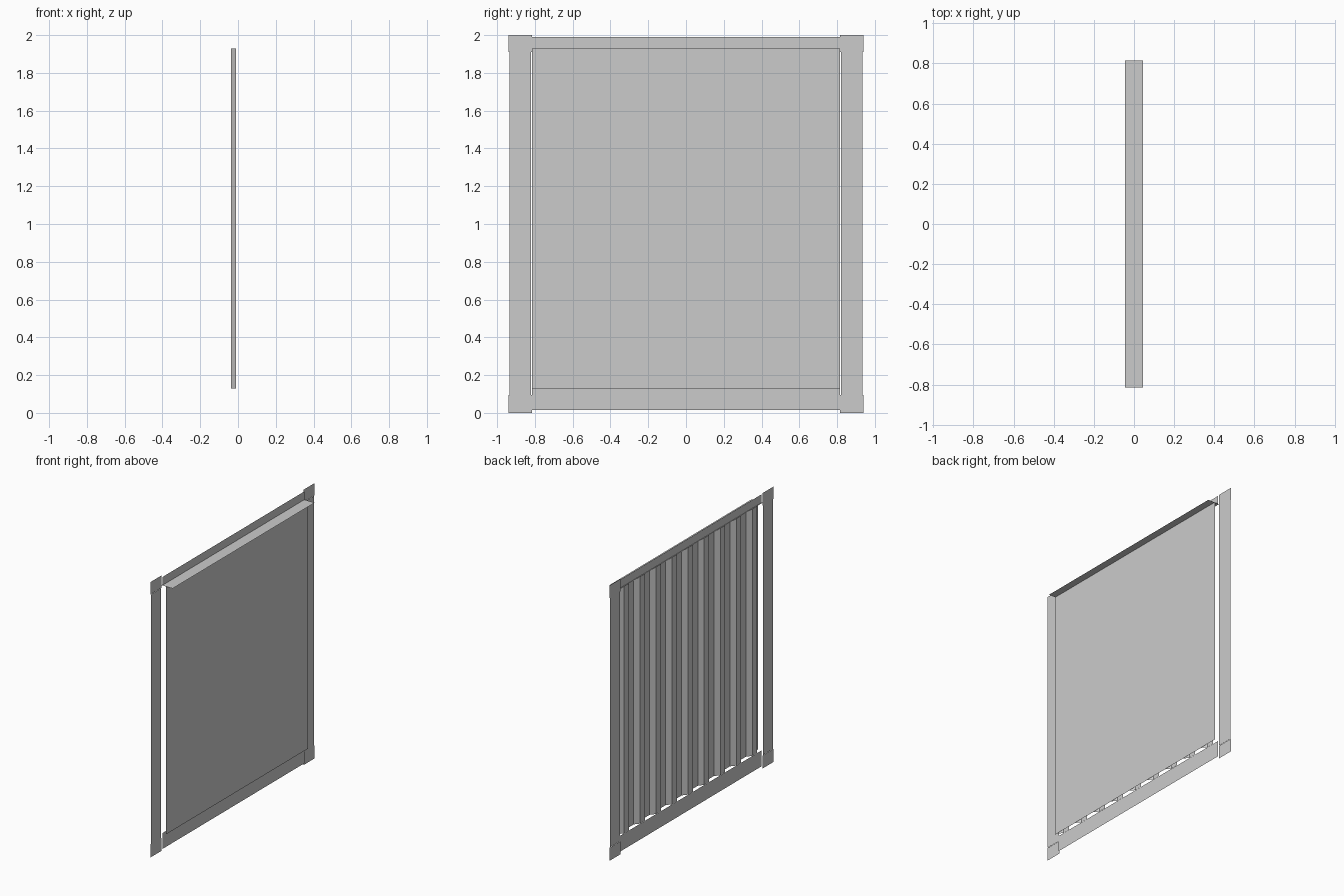
import bpy

if "Cube" in bpy.data.objects:
    bpy.data.objects.remove(bpy.data.objects["Cube"])

grey = bpy.data.materials.new("light_grey")
grey.diffuse_color = (0.6, 0.6, 0.6, 1)
grey.use_nodes = True
grey.node_tree.nodes["Principled BSDF"].inputs["Base Color"].default_value = grey.diffuse_color


def sheet(name, verts, faces):
    """Thin single-sided sheet part."""
    me = bpy.data.meshes.new(name)
    me.from_pydata(verts, [], faces)
    me.materials.append(grey)
    ob = bpy.data.objects.new(name, me)
    bpy.context.collection.objects.link(ob)
    return ob


def plate(name, x, y0, y1, z0, z1):
    """Upright rectangle facing the x axis."""
    return sheet(name, [(x, y0, z0), (x, y1, z0), (x, y1, z1), (x, y0, z1)],
                 [(0, 1, 2, 3)])


W = 0.815           # half width of the infill
Z0, Z1 = 0.13, 1.93  # infill height

# flat front panel and the horizontal ledge over it
plate("front_panel", -0.008, -W, W, Z0, Z1)
sheet("top_ledge", [(-0.045, -W, Z1), (0.045, -W, Z1), (0.045, W, Z1), (-0.045, W, Z1)],
      [(0, 1, 2, 3)])

# corrugated back sheet: nine trapezoid ribs
out, back, slope, ridge, pitch = -0.037, -0.0095, 0.035, 0.055, 0.184
profile = [(back, -W)]
for i in range(9):
    c = (i - 4) * pitch
    h = ridge / 2
    profile += [(back, c - h - slope), (out, c - h), (out, c + h), (back, c + h + slope)]
profile.append((back, W))
n = len(profile)
sheet("corrugated_back",
      [(x, y, z) for z in (Z0, Z1) for x, y in profile],
      [(i + 1, i, n + i, n + i + 1) for i in range(n - 1)])

# horizontal rails
plate("top_rail", -0.038, -W, W, Z1, 1.99)
plate("bottom_rail", -0.038, -W, W, 0.015, Z0)

# side posts and corner plates, both sides
for side, s in (("left", -1), ("right", 1)):
    a, b = sorted((s * 0.82, s * 0.935))
    plate(side + "_post", -0.043, a, b, 0.095, 1.91)
    a, b = sorted((s * 0.815, s * 0.94))
    plate(side + "_bottom_corner", -0.045, a, b, 0.0, 0.095)
    plate(side + "_top_corner", -0.045, a, b, 1.91, 2.0)
